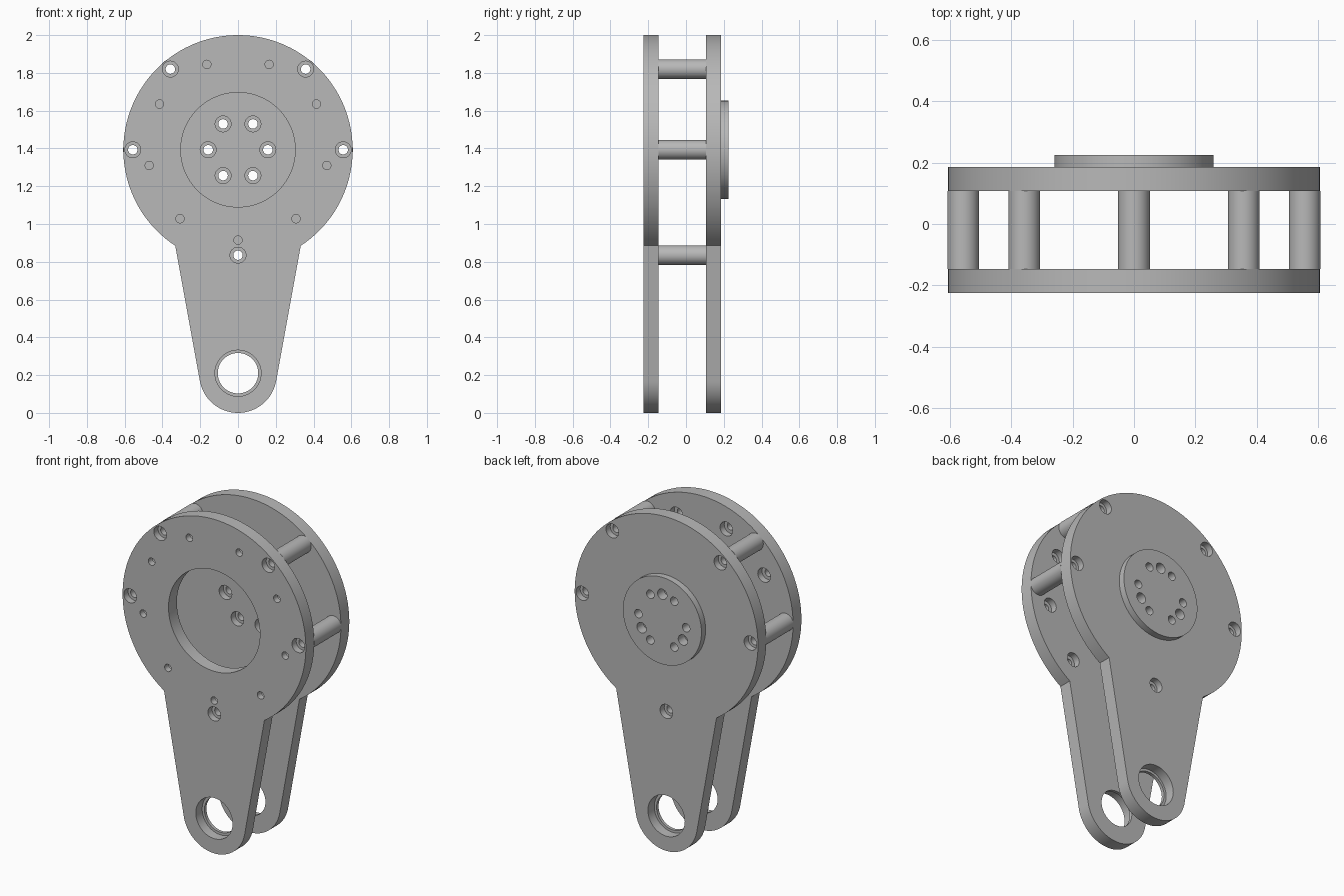
import bpy, bmesh
from math import sin, cos, pi, radians, atan2, acos, asin, hypot

if "Cube" in bpy.data.objects:
    bpy.data.objects.remove(bpy.data.objects["Cube"])

grey = bpy.data.materials.new("machined_grey")
grey.use_nodes = True
colour = (0.48, 0.48, 0.48, 1)
grey.diffuse_color = colour
grey.node_tree.nodes["Principled BSDF"].inputs["Base Color"].default_value = colour

HUB_Z, HUB_R = 1.393, 0.607        # round head of each plate
EYE_Z, EYE_R = 0.205, 0.205        # rounded arm tip
FRONT, FRONT_IN, BACK_IN, BACK, BOSS = -0.225, -0.146, 0.107, 0.186, 0.225


def finish(name, bm):
    bmesh.ops.recalc_face_normals(bm, faces=bm.faces)
    mesh = bpy.data.meshes.new(name)
    bm.to_mesh(mesh)
    bm.free()
    mesh.materials.append(grey)
    obj = bpy.data.objects.new(name, mesh)
    bpy.context.collection.objects.link(obj)
    return obj


def lathe(bm, x, z, profile, closed=False, n=32):
    """Spin (radius, y) points about a y-parallel axis through x, z."""
    rings = [[bm.verts.new((x + r * cos(2 * pi * i / n), y, z + r * sin(2 * pi * i / n)))
              for i in range(n)] for r, y in profile]
    pairs = list(zip(rings, rings[1:]))
    if closed:
        pairs.append((rings[-1], rings[0]))
    else:
        bm.faces.new(rings[0])
        bm.faces.new(rings[-1])
    for a, b in pairs:
        for i in range(n):
            j = (i + 1) % n
            bm.faces.new((a[i], a[j], b[j], b[i]))


def arc(cz, r, start, end, n):
    return [(r * cos(start + (end - start) * i / n), cz + r * sin(start + (end - start) * i / n))
            for i in range(n + 1)]


def plate(name, y0, y1):
    """Round head with a tapering arm, extruded along y."""
    corner_z = 0.885
    corner_x = (HUB_R ** 2 - (HUB_Z - corner_z) ** 2) ** 0.5
    a = atan2(corner_z - HUB_Z, corner_x)
    # tangent point from the shoulder corner to the tip circle
    d = hypot(corner_x, corner_z - EYE_Z)
    t = atan2(corner_z - EYE_Z, corner_x) - acos(EYE_R / d)
    outline = arc(HUB_Z, HUB_R, a, pi - a, 96) + arc(EYE_Z, EYE_R, -pi - t, t, 40)
    bm = bmesh.new()
    face = bm.faces.new([bm.verts.new((x, y0, z)) for x, z in outline])
    ext = bmesh.ops.extrude_face_region(bm, geom=[face])["geom"]
    bmesh.ops.translate(bm, vec=(0, y1 - y0, 0),
                        verts=[v for v in ext if isinstance(v, bmesh.types.BMVert)])
    return finish(name, bm)


def cut(obj, cutter):
    mod = obj.modifiers.new("holes", "BOOLEAN")
    mod.operation, mod.solver, mod.object = "DIFFERENCE", "EXACT", cutter
    bpy.context.view_layer.objects.active = obj
    bpy.ops.object.modifier_apply(modifier=mod.name)


def smooth(obj):
    bpy.ops.object.select_all(action="DESELECT")
    obj.select_set(True)
    bpy.context.view_layer.objects.active = obj
    bpy.ops.object.shade_smooth_by_angle(angle=radians(30))


def stepped(wide, narrow, face, step, far):
    """Counterbore profile from an outer face, through a step, out the far side."""
    out = 0.02 if face > far else -0.02
    return [(wide, face + out), (wide, step), (narrow, step), (narrow, far - out)]


def mirrored(points):
    return [(s * x, z) for x, z in points for s in ((1, -1) if x else (1,))]


posts = mirrored([(0.358, 1.82), (0.557, HUB_Z), (0, 0.835)])
small_holes = mirrored([(0.165, 1.845), (0.415, 1.635), (0.47, 1.31), (0.307, 1.028), (0, 0.915)])


def ring(r, start, count):
    return [(r * cos(radians(start) + 2 * pi * i / count),
             HUB_Z + r * sin(radians(start) + 2 * pi * i / count)) for i in range(count)]


# Front plate: large window, bearing seat, post screws, inward-facing counterbores
bm = bmesh.new()
lathe(bm, 0, HUB_Z, [(0.303, FRONT - 0.02), (0.303, FRONT_IN + 0.02)], n=96)
lathe(bm, 0, 0.21, stepped(0.122, 0.107, FRONT, FRONT + 0.06, FRONT_IN), n=64)
for x, z in posts:
    lathe(bm, x, z, stepped(0.042, 0.025, FRONT, FRONT + 0.04, FRONT_IN))
for x, z in small_holes:
    lathe(bm, x, z, stepped(0.042, 0.022, FRONT_IN, FRONT_IN - 0.04, FRONT))
cutter = finish("front_cutter", bm)
front_plate = plate("front_plate", FRONT, FRONT_IN)
cut(front_plate, cutter)
bpy.data.objects.remove(cutter)

# Back plate and output boss share one set of holes
bm = bmesh.new()
lathe(bm, 0, 0.21, stepped(0.122, 0.107, BACK, BACK - 0.06, BACK_IN), n=64)
for x, z in posts:
    lathe(bm, x, z, stepped(0.042, 0.025, BACK, BACK - 0.04, BACK_IN))
for x, z in ring(0.158, 0, 6):
    lathe(bm, x, z, stepped(0.042, 0.025, BACK_IN, BACK_IN + 0.04, BOSS))
for x, z in ring(0.158, 90, 3):
    lathe(bm, x, z, [(0.031, BOSS + 0.02), (0.031, BOSS - 0.06)])
cutter = finish("back_cutter", bm)
back_plate = plate("back_plate", BACK_IN, BACK)
bm = bmesh.new()
lathe(bm, 0, HUB_Z, [(0.26, BACK), (0.26, BOSS)], n=96)
boss = finish("boss", bm)
for obj in (back_plate, boss):
    cut(obj, cutter)
bpy.data.objects.remove(cutter)

# Hollow spacer posts between the plates
parts = [front_plate, back_plate, boss]
for i, (x, z) in enumerate(posts):
    bm = bmesh.new()
    lathe(bm, x, z, [(0.052, FRONT_IN), (0.052, BACK_IN), (0.025, BACK_IN), (0.025, FRONT_IN)], closed=True)
    parts.append(finish(f"spacer_post_{i + 1}", bm))

for obj in parts:
    smooth(obj)
